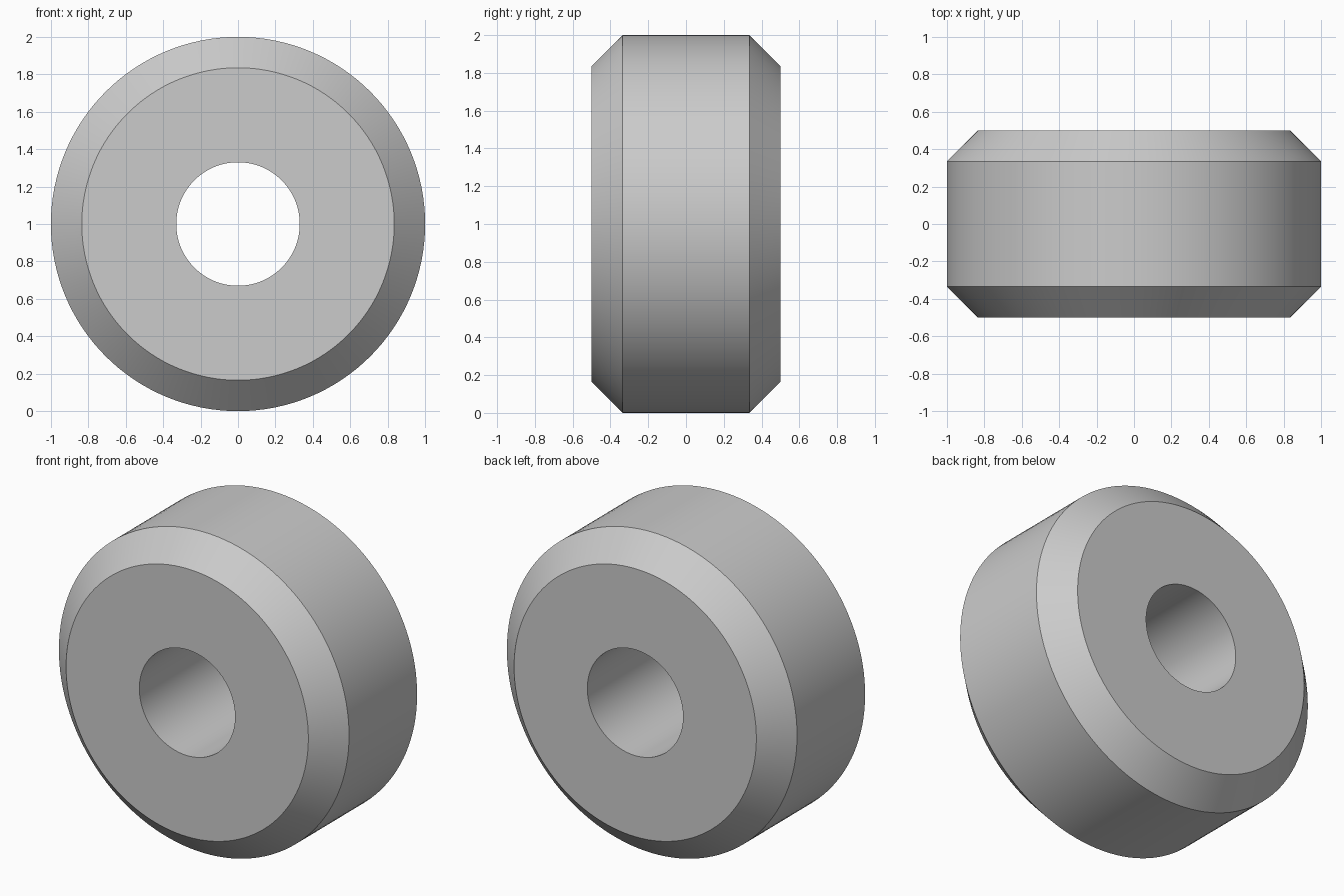
import bpy, bmesh, math
from mathutils import Matrix, Vector

cube = bpy.data.objects.get("Cube")
if cube:
    bpy.data.objects.remove(cube, do_unlink=True)

SEGMENTS = 128
RADIUS, HALF_WIDTH, CHAMFER, BORE = 1.0, 0.5, 0.165, 0.33

# Plain grey material
grey = bpy.data.materials.new("plain_grey")
grey.use_nodes = True
colour = (0.6, 0.6, 0.6, 1)
grey.diffuse_color = colour
grey.node_tree.nodes["Principled BSDF"].inputs["Base Color"].default_value = colour

# Closed cross-section as (radius, y), revolved around the y axis
half = [(BORE, HALF_WIDTH), (RADIUS - CHAMFER, HALF_WIDTH), (RADIUS, HALF_WIDTH - CHAMFER)]
profile = half + [(r, -y) for r, y in reversed(half)]

bm = bmesh.new()
rings = []
for i in range(SEGMENTS):
    turn = Matrix.Rotation(math.tau * i / SEGMENTS, 3, "Y")
    rings.append([bm.verts.new(turn @ Vector((r, y, 0))) for r, y in profile])
for i, ring in enumerate(rings):
    following = rings[(i + 1) % SEGMENTS]
    for j in range(len(profile)):
        k = (j + 1) % len(profile)
        bm.faces.new((ring[j], ring[k], following[k], following[j]))
bmesh.ops.recalc_face_normals(bm, faces=bm.faces)

# Roller with chamfered rims and a straight bore
mesh = bpy.data.meshes.new("roller")
bm.to_mesh(mesh)
bm.free()
mesh.materials.append(grey)
roller = bpy.data.objects.new("roller", mesh)
roller.location.z = RADIUS
bpy.context.collection.objects.link(roller)

bpy.ops.object.select_all(action="DESELECT")
roller.select_set(True)
bpy.context.view_layer.objects.active = roller
bpy.ops.object.shade_smooth_by_angle(angle=math.radians(30))
